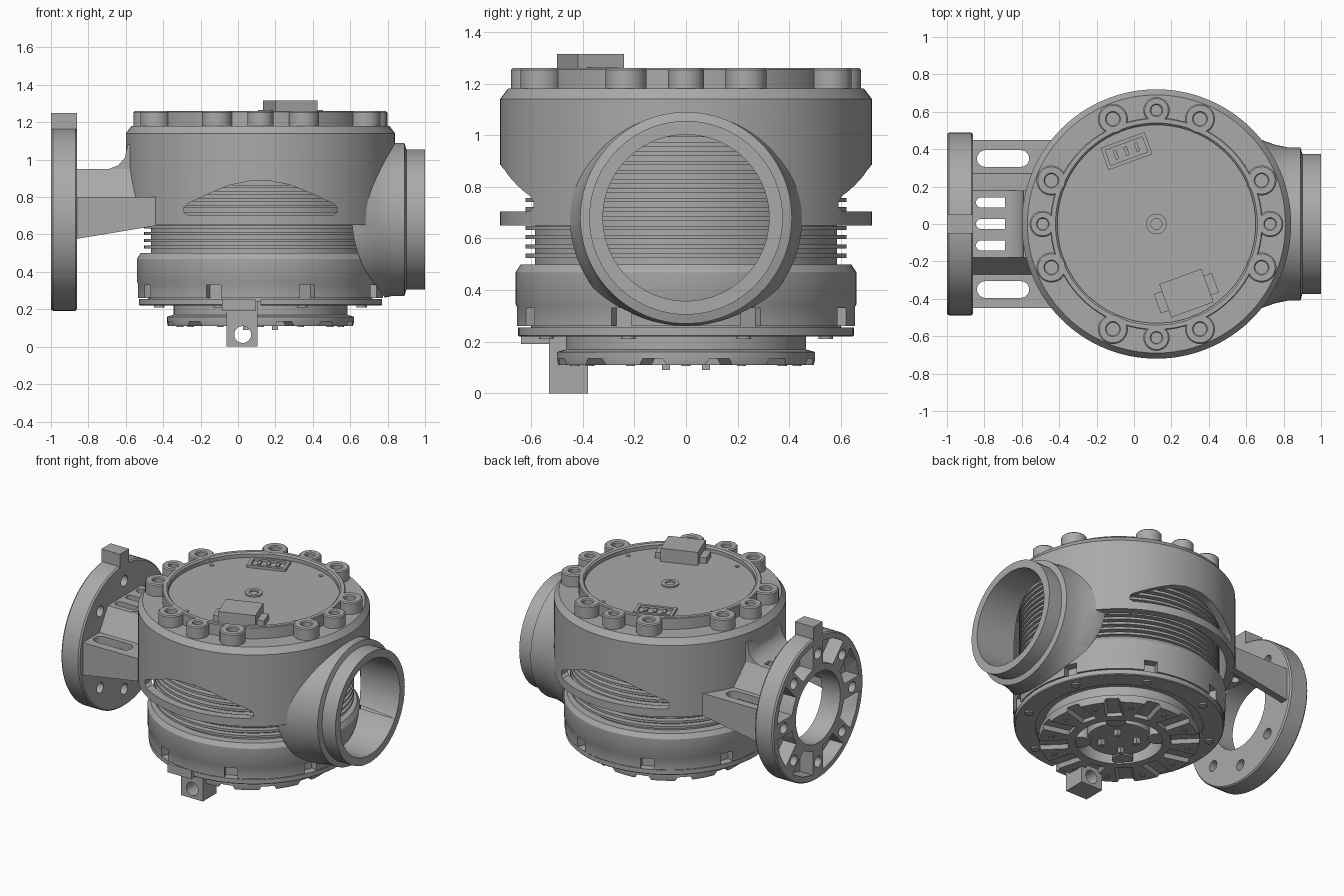
import bpy, bmesh, math
from math import sin, cos, pi, radians
from mathutils import Matrix, Vector

if "Cube" in bpy.data.objects:
    bpy.data.objects.remove(bpy.data.objects["Cube"])

grey = bpy.data.materials.new("metal_grey")
grey.use_nodes = True
grey.diffuse_color = (0.4, 0.4, 0.4, 1)
grey.node_tree.nodes["Principled BSDF"].inputs["Base Color"].default_value = (0.4, 0.4, 0.4, 1)

AX = 0.12          # main axis x position
PORT_Z = 0.68      # height of the port and flange axis
parts = []


def finish(name, bm):
    bmesh.ops.recalc_face_normals(bm, faces=bm.faces)
    me = bpy.data.meshes.new(name)
    bm.to_mesh(me)
    bm.free()
    me.materials.append(grey)
    ob = bpy.data.objects.new(name, me)
    bpy.context.collection.objects.link(ob)
    parts.append(ob)
    return ob


def lathe(name, profile, at=(AX, 0, 0), axis="z", segs=96):
    """Revolve (radius, height) points round an axis through 'at'."""
    bm = bmesh.new()
    vs = [bm.verts.new((r, 0, h)) for r, h in profile]
    es = [bm.edges.new(p) for p in zip(vs, vs[1:])]
    if profile[0][0] > 0 or profile[-1][0] > 0:
        es.append(bm.edges.new((vs[-1], vs[0])))
    bmesh.ops.spin(bm, geom=vs + es, cent=(0, 0, 0), axis=(0, 0, 1),
                   angle=2 * pi, steps=segs, use_merge=True)
    bmesh.ops.remove_doubles(bm, verts=bm.verts, dist=1e-5)
    turn = {"z": Matrix(), "x": Matrix.Rotation(pi / 2, 4, "Y"), "y": Matrix.Rotation(-pi / 2, 4, "X")}[axis]
    bm.transform(Matrix.Translation(at) @ turn)
    return finish(name, bm)


def rod(name, r, lo, hi, at=(AX, 0, 0), axis="z", segs=96):
    return lathe(name, [(0, lo), (r, lo), (r, hi), (0, hi)], at, axis, segs)


def prism(name, pts, axis, lo, hi):
    """Extrude a 2D outline along an axis."""
    place = {"x": lambda a, b: (lo, a, b), "y": lambda a, b: (a, lo, b), "z": lambda a, b: (a, b, lo)}[axis]
    push = Vector([(hi - lo) * (axis == k) for k in "xyz"])
    bm = bmesh.new()
    f = bm.faces.new([bm.verts.new(place(a, b)) for a, b in pts])
    new = bmesh.ops.extrude_face_region(bm, geom=[f])["geom"]
    bmesh.ops.translate(bm, verts=[v for v in new if isinstance(v, bmesh.types.BMVert)], vec=push)
    return finish(name, bm)


def box(name, centre, size, turn=0):
    bm = bmesh.new()
    bmesh.ops.create_cube(bm, size=1, matrix=Matrix.Translation(centre)
                          @ Matrix.Rotation(turn, 4, "Z") @ Matrix.Diagonal((*size, 1)))
    return finish(name, bm)


def slot(cx, cy, length, width):
    """Rounded slot outline, long along x."""
    r, h = width / 2, length / 2 - width / 2
    return [(cx + (h if a < 8 else -h) + r * cos((a % 8 / 7 - 0.5) * pi + (a > 7) * pi),
             cy + r * sin((a % 8 / 7 - 0.5) * pi + (a > 7) * pi)) for a in range(16)]


def boolean(target, tools, mode="DIFFERENCE"):
    bm = bmesh.new()
    for t in tools:
        bm.from_mesh(t.data)
        parts.remove(t)
        bpy.data.objects.remove(t)
    tool = finish("cutter", bm)
    mod = target.modifiers.new("bool", "BOOLEAN")
    mod.operation, mod.object, mod.solver = mode, tool, "EXACT"
    bpy.context.view_layer.objects.active = target
    bpy.ops.object.modifier_apply(modifier=mod.name)
    parts.remove(tool)
    bpy.data.objects.remove(tool)


def around(n, r, start=0.0):
    """Angles and positions on a circle about the main axis."""
    for k in range(n):
        a = start + 2 * pi * k / n
        yield a, AX + r * cos(a), r * sin(a)


# Outer housing with side port and bracket arm
housing = lathe("housing", [(0, .65), (.72, .65), (.72, 1.14), (.69, 1.18), (0, 1.18)], segs=128)
port = lathe("port", [(0, .4), (.45, .4), (.45, .68), (.425, .75), (.41, .82), (.41, .89),
                      (.375, .9), (.375, 1.0), (0, 1.0)], (0, 0, PORT_Z), "x")
boolean(housing, [port], "UNION")

right = [(.18, .95), (.27, .80), (.45, .80), (.45, .55)]
inner = [(.40, .55), (.40, .75), (.24, .75), (.15, .90)]
half = right + inner
outline = right + inner + [(-y, z) for y, z in reversed(inner)] + [(-y, z) for y, z in reversed(right)]
arm = prism("arm", outline, "x", -.87, -.35)
slots = [prism("slot", slot(-.70, y, .28, .09), "z", .7, .9) for y in (.35, -.35)]
slots += [prism("slot", slot(-.755, y, .18, .055), "z", .86, 1.0) for y in (-.115, 0, .115)]
slots.append(prism("under", [(-.9, .57), (-.42, .65), (-.3, .65), (-.3, .4), (-.9, .4)], "y", -.6, .6))
boolean(arm, slots)
boolean(housing, [arm], "UNION")
fillet = prism("fillet", [(-.69, .93), (-.69, .95), (-.64, .97), (-.605, 1.01), (-.59, 1.08),
                          (-.5, 1.08), (-.5, .93)], "y", -.18, .18)
boolean(housing, [fillet], "UNION")
boolean(housing, [rod("cavity", .665, 0, 1.1, segs=128)])
boolean(housing, [rod("bore", .322, .35, 1.1, (0, 0, PORT_Z), "x")])

# Arched cooling windows, front and back
arch = [(-.41, .72), (-.39, .705), (.39, .705), (.41, .72), (.41, .745), (.39, .765), (.26, .825),
        (.16, .865), (.06, .885), (-.06, .885), (-.16, .865), (-.26, .825), (-.39, .765), (-.41, .745)]
arch = [(AX + x, z) for x, z in arch]
boolean(housing, [prism("window", arch, "y", -.9, -.3), prism("window", arch, "y", .3, .9)])

# Finned core inside the housing
fins = [(0, .45), (.585, .45)]
for k in range(16):
    z = .525 + .036 * k
    fins += [(.585, z), (.622, z), (.622, z + .016), (.585, z + .016)]
lathe("finned_core", fins + [(.585, 1.12), (0, 1.12)])

# Lower ring with eight notches
lower = lathe("lower_ring", [(0, .26), (.655, .26), (.655, .335), (.66, .345), (.66, .47), (.64, .5), (0, .5)])
boolean(lower, [box("notch", (x, y, .29), (.1, .085, .08), a) for a, x, y in around(8, .65, pi / 8)])
retainer = lathe("retainer_plate", [(.52, .22), (.645, .22), (.65, .225), (.65, .255), (.52, .255)])
boolean(retainer, [box("gap", (.02, -.6, .24), (.2, .25, .1))])
lathe("inner_step", [(.45, .24), (.6, .24), (.6, .27), (.45, .27)])
for a, x, y in around(8, .585, pi / 8):
    rod("retainer_screw", .028, .21, .23, (x, y, 0), segs=16)

# Toothed output flange underneath
flange = lathe("output_flange", [(.27, .11), (.495, .11), (.5, .13), (.5, .16), (.465, .17),
                                 (.465, .27), (.27, .27)])
teeth = []
for a, x, y in around(12, .42, pi / 12):
    g = prism("groove", [(-.065, .09), (.065, .09), (.04, .135), (-.04, .135)], "x", -.1, .15)
    g.data.transform(Matrix.Translation((x, y, 0)) @ Matrix.Rotation(a, 4, "Z"))
    teeth.append(g)
boolean(flange, teeth)
for a, x, y in around(12, .43):
    rod("flange_screw", .018, .105, .12, (x, y, 0), segs=12)
rod("output_hub", .2, .13, .27, segs=48)
for a, x, y in around(4, .24, pi / 4):
    rod("hub_lug", .065, .12, .27, (x, y, 0), segs=24)
for a, x, y in around(4, .11, pi / 4):
    box("hub_pin", (x, y, .115), (.03, .03, .05))

# Cable block hanging at the front
block = box("cable_block", (.022, -.455, .125), (.165, .15, .25))
boolean(block, [rod("hole", .045, -.6, -.3, (.025, 0, .065), "y", 32)])
box("cable_block_cap", (.005, -.57, .222), (.18, .14, .06))

# Top rim, bosses and cover
lathe("top_rim", [(.53, 1.15), (.568, 1.15), (.568, 1.255), (.563, 1.26), (.54, 1.26), (.53, 1.25)])
for q in range(4):
    for off, r, hole in ((-22.5, .08, .034), (0, .07, .028), (22.5, .08, .034)):
        a = radians(90 * q + off)
        at = (AX + .608 * cos(a), .608 * sin(a), 0)
        lathe("rim_boss", [(0, 1.15), (r, 1.15), (r, 1.253), (r - .007, 1.26), (hole + .006, 1.26),
                           (hole, 1.253), (hole, 1.2), (0, 1.2)], at, segs=32)
rod("top_cover", .54, 1.1, 1.225)
lathe("centre_plug", [(.03, 1.2), (.055, 1.2), (.055, 1.235), (.03, 1.235)], segs=32)
for a, x, y in around(4, .49, radians(67)):
    rod("cover_screw", .014, 1.2, 1.23, (x, y, 0), segs=12)

# Connector and socket on the cover
tilt = radians(20)
box("connector_base", (.28, -.37, 1.24), (.33, .11, .05), tilt)
box("connector_body", (.28, -.37, 1.255), (.24, .19, .12), tilt)
box("connector_latch", (.31, -.30, 1.305), (.12, .08, .015), tilt)
socket = box("socket_frame", (-.04, .39, 1.225), (.25, .125, .035), tilt)
boolean(socket, [box("recess", (-.04, .39, 1.25), (.21, .085, .05), tilt)])
for k in (-1, 0, 1):
    box("socket_pin", (-.04 + .06 * k * cos(tilt), .39 + .06 * k * sin(tilt), 1.23), (.018, .05, .02), tilt)

# Mounting flange on the bracket side
mount = lathe("mounting_flange", [(.24, -1.0), (.48, -1.0), (.488, -.99), (.488, -.87), (.48, -.86),
                                  (.24, -.86)], (0, 0, PORT_Z), "x")
cuts = []
for k in range(8):
    a = pi / 8 + k * pi / 4
    arc = [(r, a + s * t) for r, t in ((.285, .2), (.445, .27)) for s in (-1, 0, 1)]
    arc = arc[:3] + arc[:2:-1]
    cuts.append(prism("pocket", [(r * sin(t), PORT_Z + r * cos(t)) for r, t in arc], "x", -1.1, -.9))
    b = k * pi / 4
    cuts.append(rod("bolt_hole", .036, -1.1, -.8, (0, .37 * sin(b), PORT_Z + .37 * cos(b)), "x", 24))
boolean(mount, cuts)
box("mounting_tab", (-.93, 0, 1.195), (.14, .1, .11))

# Smooth shading with sharp edges kept
bpy.ops.object.select_all(action="DESELECT")
for ob in parts:
    ob.select_set(True)
bpy.context.view_layer.objects.active = housing
bpy.ops.object.shade_smooth_by_angle(angle=radians(30))
